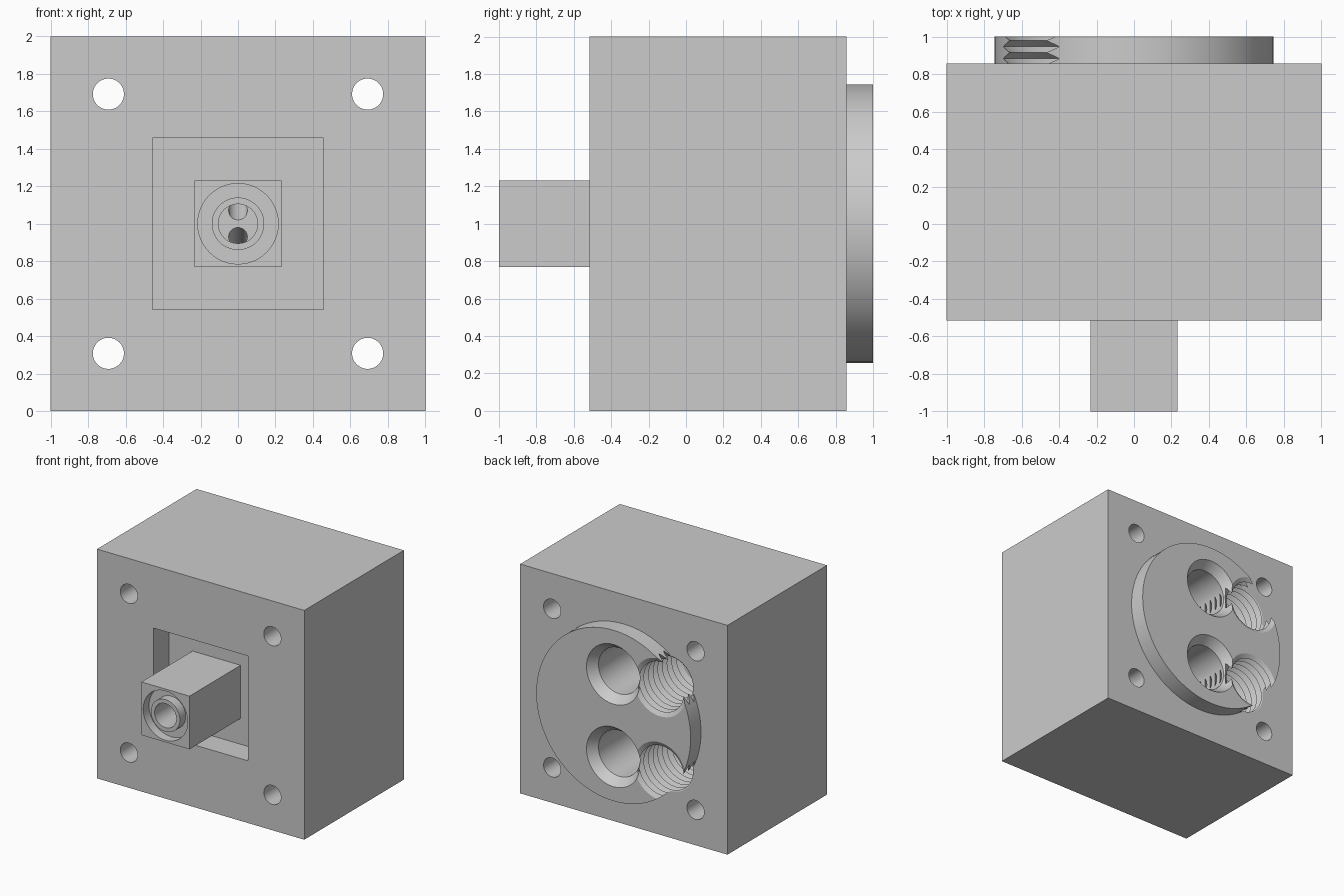
import bpy, bmesh, math
from mathutils import Vector

if "Cube" in bpy.data.objects:
    bpy.data.objects.remove(bpy.data.objects["Cube"])


def make_object(name, bm):
    bmesh.ops.recalc_face_normals(bm, faces=bm.faces)
    mesh = bpy.data.meshes.new(name)
    bm.to_mesh(mesh)
    bm.free()
    obj = bpy.data.objects.new(name, mesh)
    bpy.context.collection.objects.link(obj)
    return obj


def box(name, half, y0, y1, height):
    """Box centred on x = 0 and z = 1, running from y0 to y1."""
    bm = bmesh.new()
    bmesh.ops.create_cube(bm, size=1)
    for v in bm.verts:
        v.co = Vector((v.co.x * 2 * half, (y0 + y1) / 2 + v.co.y * (y1 - y0), 1 + v.co.z * height))
    return make_object(name, bm)


def turned(name, profile, x=0.0, z=1.0, sides=48):
    """Solid turned about the y direction from (radius, y) points."""
    bm = bmesh.new()
    rings = []
    for r, y in profile:
        angles = [2 * math.pi * i / sides for i in range(sides)]
        rings.append([bm.verts.new((x + r * math.cos(a), y, z + r * math.sin(a))) for a in angles])
    for a, b in zip(rings, rings[1:]):
        for i in range(sides):
            j = (i + 1) % sides
            bm.faces.new((a[i], a[j], b[j], b[i]))
    bm.faces.new(rings[0])
    bm.faces.new(rings[-1])
    return make_object(name, bm)


def rod(name, r, y0, y1, x=0.0, z=1.0, sides=48):
    return turned(name, [(r, y0), (r, y1)], x, z, sides)


def combine(target, tool, operation):
    """Apply a boolean and discard the tool."""
    tool.hide_render = True
    mod = target.modifiers.new(tool.name, "BOOLEAN")
    mod.operation = operation
    mod.solver = "EXACT"
    mod.object = tool
    bpy.context.view_layer.objects.active = target
    bpy.ops.object.modifier_apply(modifier=mod.name)
    bpy.data.objects.remove(tool)


# Main block with the round boss on its back
body = box("nozzle_block", 1.0, -0.515, 0.857, 2.0)
combine(body, rod("boss", 0.745, 0.5, 1.0, sides=96), "UNION")

# Square pocket in the front, with the square nozzle stub rising from it
combine(body, box("pocket", 0.457, -0.8, -0.295, 0.914), "DIFFERENCE")
combine(body, box("stub", 0.232, -1.0, 0.0, 0.464), "UNION")

# Ring groove around the outlet tube, then the bore
combine(body, rod("groove", 0.215, -1.1, -0.92), "DIFFERENCE")
combine(body, rod("outlet_tube", 0.14, -1.0, -0.8), "UNION")
combine(body, rod("bore", 0.105, -1.1, -0.3), "DIFFERENCE")

# Corner bolt holes
for sx in (-1, 1):
    for sz in (-1, 1):
        combine(body, rod("bolt_hole", 0.083, -0.7, 1.1, sx * 0.692, 1 + sz * 0.692), "DIFFERENCE")

# Thread profile: evenly spaced V grooves
pitch, minor, major = 0.064, 0.215, 0.27
thread = [(major if i % 2 == 0 else minor, 1.011 - i * pitch / 2) for i in range(20)]

for s in (-1, 1):
    # Countersunk inlet
    inlet = [(0.276, 1.02), (0.26, 1.0), (0.2, 0.92), (0.2, 0.2)]
    combine(body, turned("inlet", inlet, 0, 1 + s * 0.36), "DIFFERENCE")
    # Threaded hole that breaks through the boss rim
    combine(body, turned("threaded_hole", thread, -0.45, 1 + s * 0.365), "DIFFERENCE")
    # Slanted channel from the inlet to the bore
    channel = rod("channel", 0.05, -0.34, 0.27, 0, 0, 24)
    for v in channel.data.vertices:
        v.co.z += 1 + s * (0.07 + 0.5 * (v.co.y + 0.3))
    combine(body, channel, "DIFFERENCE")

# Colour and shading
grey = bpy.data.materials.new("light_grey")
colour = (0.6, 0.6, 0.6, 1.0)
grey.use_nodes = True
grey.diffuse_color = colour
grey.node_tree.nodes["Principled BSDF"].inputs["Base Color"].default_value = colour
body.data.materials.clear()
body.data.materials.append(grey)
for face in body.data.polygons:
    face.material_index = 0

bpy.ops.object.select_all(action="DESELECT")
body.select_set(True)
bpy.context.view_layer.objects.active = body
bpy.ops.object.shade_smooth_by_angle(angle=math.radians(30))
